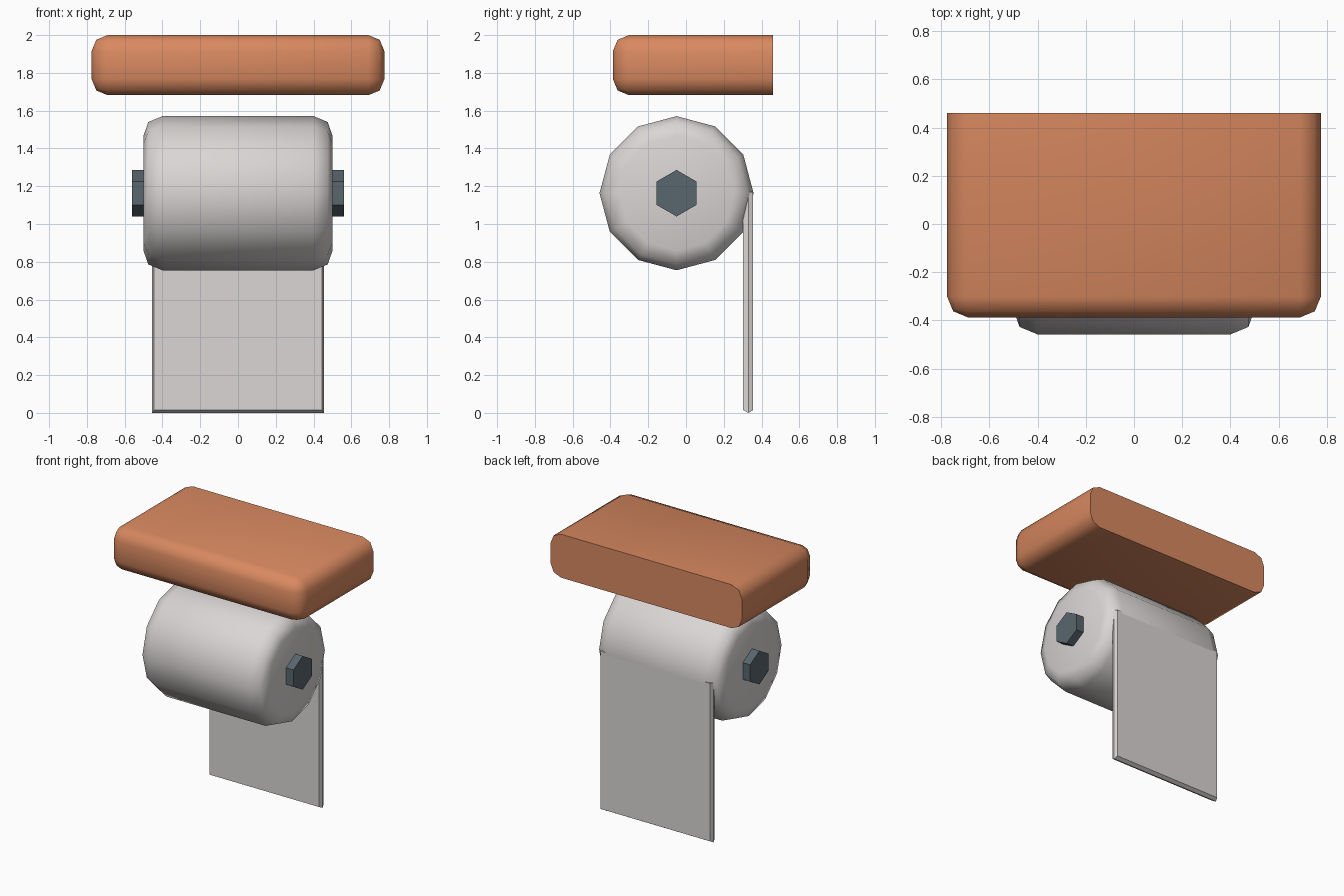
import bpy, bmesh, math
from mathutils import Matrix

if "Cube" in bpy.data.objects:
    bpy.data.objects.remove(bpy.data.objects["Cube"])


def material(name, color):
    m = bpy.data.materials.new(name)
    m.diffuse_color = (*color, 1)
    m.use_nodes = True
    m.node_tree.nodes["Principled BSDF"].inputs["Base Color"].default_value = m.diffuse_color
    return m


WOOD = material("orange wood", (0.69, 0.25, 0.117))
PAPER = material("off white paper", (0.70, 0.67, 0.66))
METAL = material("slate metal", (0.098, 0.133, 0.156))


def finish(bm, name, mat, angle=None):
    bmesh.ops.recalc_face_normals(bm, faces=bm.faces)
    me = bpy.data.meshes.new(name)
    bm.to_mesh(me)
    bm.free()
    ob = bpy.data.objects.new(name, me)
    bpy.context.collection.objects.link(ob)
    me.materials.append(mat)
    if angle:
        bpy.ops.object.select_all(action='DESELECT')
        ob.select_set(True)
        bpy.context.view_layer.objects.active = ob
        bpy.ops.object.shade_smooth_by_angle(angle=math.radians(angle))
    return ob


def lathe_x(name, mat, rings, sides, y, z, angle=None):
    """Solid around the x axis from (x, radius) rings, one corner straight up."""
    bm = bmesh.new()
    loops = [[bm.verts.new((x, y + r * math.sin(2 * math.pi * i / sides),
                            z + r * math.cos(2 * math.pi * i / sides)))
              for i in range(sides)] for x, r in rings]
    for a, b in zip(loops, loops[1:]):
        for i in range(sides):
            j = (i + 1) % sides
            bm.faces.new((a[i], a[j], b[j], b[i]))
    bm.faces.new(loops[0])
    bm.faces.new(loops[-1])
    return finish(bm, name, mat, angle)


# Shelf: box rounded everywhere but on the flat wall side
bm = bmesh.new()
bmesh.ops.create_cube(bm, size=1, matrix=Matrix.Translation((0, 0.0365, 1.841))
                      @ Matrix.Diagonal((1.55, 0.847, 0.318, 1)))
edges = [e for e in bm.edges if not all(v.co.y > 0.4 for v in e.verts)]
bmesh.ops.bevel(bm, geom=edges, offset=0.085, segments=2, profile=0.5, affect='EDGES')
finish(bm, "shelf", WOOD, 50)

# Paper roll with rounded rims
half = [(0.40, 0.408), (0.475, 0.377), (0.50, 0.305)]
lathe_x("paper_roll", PAPER, [(-x, r) for x, r in reversed(half)] + half, 12, -0.05, 1.163, 50)

# Hexagonal spindle through the roll
lathe_x("spindle", METAL, [(-0.56, 0.123), (0.56, 0.123)], 6, -0.05, 1.163)

# Hanging sheet: thin slab with ridged side and bottom edges
bm = bmesh.new()
layers = []
for y, w, bottom in ((0.302, 0.444, 0.015), (0.33, 0.454, 0.0), (0.356, 0.444, 0.015)):
    layers.append([bm.verts.new((x, y, z)) for x, z in
                   ((-w, bottom), (w, bottom), (w, 1.17), (-w, 1.17))])
for a, b in zip(layers, layers[1:]):
    for i in range(4):
        j = (i + 1) % 4
        bm.faces.new((a[i], a[j], b[j], b[i]))
bm.faces.new(layers[0])
bm.faces.new(layers[-1])
finish(bm, "hanging_sheet", PAPER, 30)
